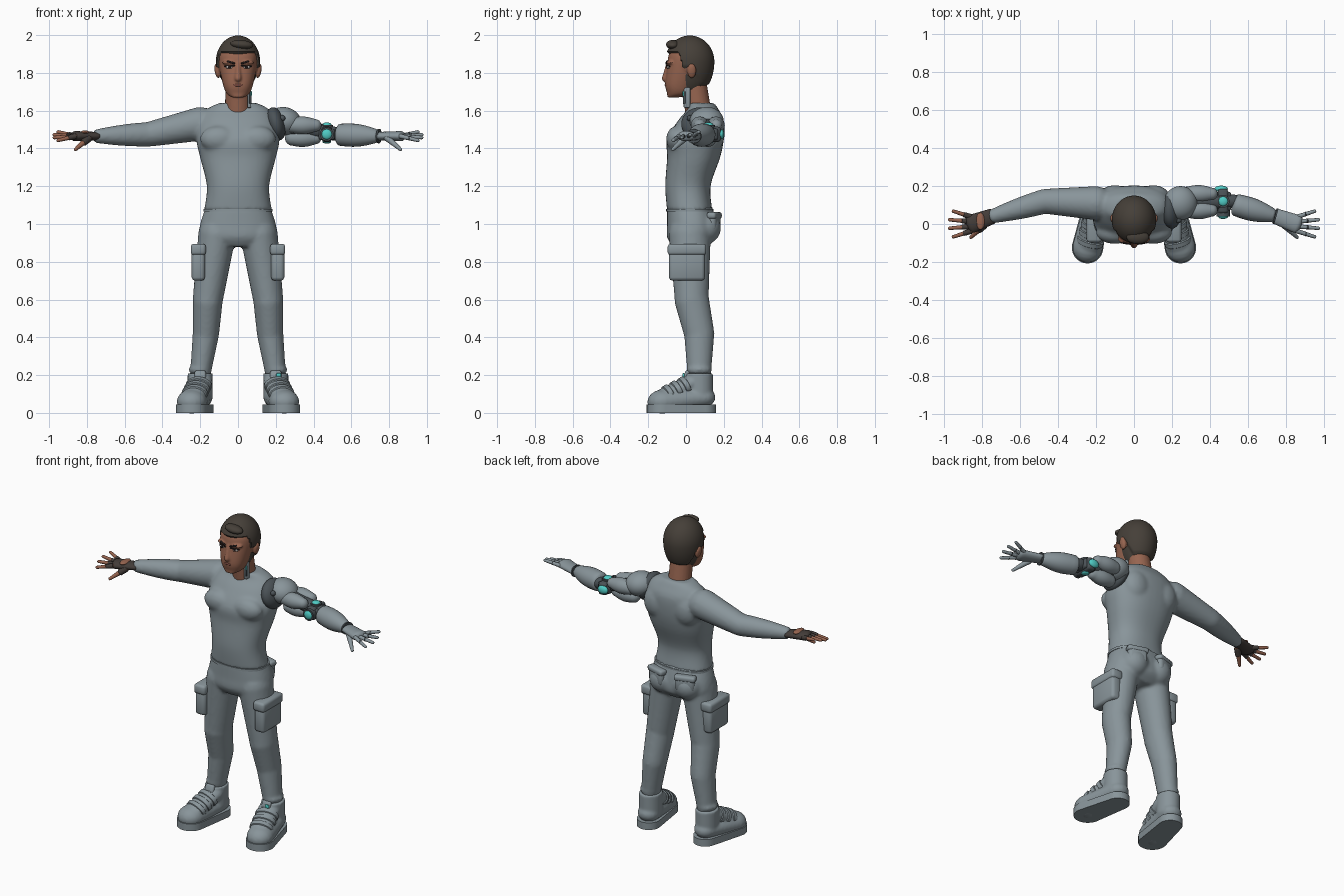
import bpy, bmesh, math
from mathutils import Vector, Matrix

cube = bpy.data.objects.get("Cube")
if cube:
    bpy.data.objects.remove(cube)

FLIP = Matrix.Diagonal((-1, 1, 1, 1))
RIGHT, BACK, UP = Vector((1, 0, 0)), Vector((0, 1, 0)), Vector((0, 0, 1))


def material(name, *rgb):
    mat = bpy.data.materials.new(name)
    mat.use_nodes = True
    mat.diffuse_color = (*rgb, 1)
    mat.node_tree.nodes["Principled BSDF"].inputs["Base Color"].default_value = (*rgb, 1)
    return mat


grey = material("slate grey", .25, .3, .325)
dark = material("dark metal", .07, .085, .095)
skin = material("brown skin", .31, .13, .08)
lip = material("lip", .23, .08, .06)
brown = material("dark brown hair", .06, .05, .04)
leather = material("glove leather", .055, .045, .04)
black = material("brow black", .015, .01, .01)
white = material("eye white", .45, .42, .4)
teal = material("teal light", .08, .6, .56)


def at(point, out=0, front=0, up=0):
    return point + RIGHT * out - BACK * front + UP * up


def clamp(value):
    return min(max(value, 0), 1)


def loft(bm, rows, across, upward, square=2, sides=24):
    """Join rings given as centre, half-width and half-height."""
    rings = []
    for centre, width, height in rows:
        ring = []
        for i in range(sides):
            angle = math.tau * i / sides
            c, s = math.cos(angle), math.sin(angle)
            c, s = (math.copysign(abs(q) ** (2 / square), q) for q in (c, s))
            ring.append(bm.verts.new(centre + across * width * c + upward * height * s))
        rings.append(ring)
    for ring, following in zip(rings, rings[1:]):
        for i in range(sides):
            bm.faces.new((ring[i], ring[i - 1], following[i - 1], following[i]))
    bm.faces.new(rings[0])
    bm.faces.new(rings[-1])


def column(bm, *profile):
    """Upright form through points of height, depth position, half-width and half-depth."""
    keys = [Vector(key) for key in profile]
    keys = [keys[0], *keys, keys[-1]]
    rows = []
    for p, q, r, s in zip(keys, keys[1:], keys[2:], keys[3:]):
        for step in range(6):
            t = step / 5
            h = (q * 2 + (r - p) * t + (p * 2 - q * 5 + r * 4 - s) * t ** 2
                 + (q * 3 - p - r * 3 + s) * t ** 3) / 2
            if step or not rows:
                rows.append((Vector((0, h[1], h[0])), h[2], h[3]))
    loft(bm, rows, RIGHT, BACK, square=2.3, sides=40)


def limb(bm, start, end, r_start, r_end, tall=1, belly=0, dome=1, sides=24):
    """Tapered tube with rounded ends and an optional muscle belly."""
    along = end - start
    across = along.cross(BACK if abs(along.z) > along.xy.length else UP).normalized()
    upward, ahead = across.cross(along).normalized(), along.normalized()
    rows = []
    for i in range(9):
        t = i / 8
        rows.append((start + along * t, r_start + (r_end - r_start) * t + belly * math.sin(math.pi * t)))
    for i in range(1, 5):
        angle = math.radians(20 * i)
        reach, shrink = math.sin(angle) * dome, math.cos(angle)
        rows.insert(0, (start - ahead * r_start * reach, r_start * shrink))
        rows.append((end + ahead * r_end * reach, r_end * shrink))
    loft(bm, [(centre, r, r * tall) for centre, r in rows], across, upward, sides=sides)


def ball(bm, centre, radius, wide=1, deep=1, tall=1, tilt=0, sides=32):
    shape = Matrix.Translation(centre) @ Matrix.Rotation(tilt, 4, "Y") @ Matrix.Diagonal((wide, deep, tall, 1))
    return bmesh.ops.create_uvsphere(bm, u_segments=sides, v_segments=sides // 2, radius=radius, matrix=shape)["verts"]


def plate(bm, centre, wide, deep, tall, bevel=.005, turn=0, axis="Z"):
    shape = Matrix.Translation(centre) @ Matrix.Rotation(turn, 4, axis) @ Matrix.Diagonal((wide, deep, tall, 1))
    verts = bmesh.ops.create_cube(bm, size=1, matrix=shape)["verts"]
    edges = list({edge for vert in verts for edge in vert.link_edges})
    bmesh.ops.bevel(bm, geom=edges, offset=bevel, segments=2, affect="EDGES", profile=.5)


def mirror(bm):
    twin = bmesh.ops.duplicate(bm, geom=bm.verts[:] + bm.edges[:] + bm.faces[:])["geom"]
    bmesh.ops.transform(bm, matrix=FLIP, verts=[g for g in twin if isinstance(g, bmesh.types.BMVert)])


def finish(name, bm, mat, voxel=0, relax=5):
    bmesh.ops.recalc_face_normals(bm, faces=bm.faces)
    mesh = bpy.data.meshes.new(name)
    bm.to_mesh(mesh)
    bm.free()
    mesh.materials.append(mat)
    mesh.shade_smooth()
    mesh.set_sharp_from_angle(angle=math.radians(50))
    obj = bpy.data.objects.new(name, mesh)
    bpy.context.collection.objects.link(obj)
    if voxel:
        blend = obj.modifiers.new("blend", "REMESH")
        blend.mode, blend.voxel_size, blend.use_smooth_shade = "VOXEL", voxel, True
        soften = obj.modifiers.new("soften", "SMOOTH")
        soften.factor, soften.iterations = .5, relax


def make(name, mat, shape, *args, pair=False, **options):
    bm = bmesh.new()
    shape(bm, *args, **options)
    if pair:
        mirror(bm)
    finish(name, bm, mat)


# Joints of the left half
head, neck = Vector((0, .02, 1.86)), Vector((0, .04, 1.76))
shoulder, elbow, wrist = Vector((.2, .11, 1.53)), Vector((.47, .12, 1.475)), Vector((.75, .04, 1.465))
hip, knee, calf, ankle = Vector((.11, .02, .95)), Vector((.16, .03, .6)), Vector((.17, .07, .42)), Vector((.2, .07, .2))
heel, toe = Vector((.2, .09, .08)), Vector((.245, -.125, .06))

# Head: ears and brow ridge, then skull, face, neck and nose
bm = bmesh.new()
ball(bm, at(head, out=.11, front=-.01, up=-.05), .04, wide=.35, deep=.6, tilt=.2)
ball(bm, at(head, out=.045, front=.1, up=-.005), .04, deep=.6, tall=.3)
mirror(bm)
ball(bm, head, .11, deep=1.05, tall=1.1)
column(bm, (1.67, -.07, .03, .03), (1.69, -.04, .06, .06), (1.74, -.03, .08, .08),
       (1.84, 0, .1, .1), (1.9, .01, .1, .1), (1.94, .02, .08, .08))
limb(bm, at(neck, front=-.03, up=-.2), neck, .07, .066)
limb(bm, at(head, front=.115, up=-.01), at(head, front=.13, up=-.09), .01, .018)
finish("head", bm, skin, voxel=.006, relax=3)

# Cropped hair: below the hairline the cap sinks into the head
bm = bmesh.new()
for vert in ball(bm, head, .13, wide=.9, tall=1.06, sides=96):
    offset = vert.co - head
    if offset.z < 0:
        offset.z *= 1.4
    temple, nape = clamp((-.04 - offset.y) / .02), clamp((offset.y - .03) / .03)
    hairline = .08 * temple - .09 * nape - .04
    cover = .85 + .15 * clamp((offset.z - hairline) / .01)
    vert.co = head + Vector((offset.x * cover, offset.y * cover, offset.z))
ball(bm, at(head, out=.02, front=.09, up=.09), .06, deep=.6, tall=.4, tilt=.1)
finish("hair", bm, brown)

# Face details
make("lips", lip, ball, at(head, front=.122, up=-.125), .028, deep=.4, tall=.3)
make("eyes", white, ball, at(head, out=.045, front=.112, up=-.03), .02, deep=.5, tall=.4, pair=True)
make("irises", black, ball, at(head, out=.045, front=.12, up=-.03), .008, deep=.6, pair=True)
make("eyelids", black, limb, at(head, out=.02, front=.122, up=-.022), at(head, out=.07, front=.106, up=-.025),
     .004, .003, pair=True)
brow_peak = at(head, out=.05, front=.12)
make("inner_eyebrows", black, limb, at(head, out=.02, front=.125, up=-.01), brow_peak, .005, .006, pair=True)
make("outer_eyebrows", black, limb, brow_peak, at(head, out=.08, front=.09, up=-.005), .006, .003, pair=True)

# Metal implant on the left of the neck
implant = at(neck, out=.06, front=.035, up=-.09)
make("neck_plate", grey, plate, implant, .02, .035, .11)
make("neck_plate_slot", dark, plate, at(implant, out=.005, front=.015), .012, .014, .07, bevel=.003)
make("neck_light", teal, plate, at(implant, out=.01, front=.02, up=.02), .006, .008, .025, bevel=.002)

# Shirt: right sleeve, chest and shoulder blades, then the trunk
bm = bmesh.new()
limb(bm, shoulder, elbow, .09, .066)
limb(bm, elbow, wrist, .066, .037, belly=.005, dome=.5)
bm.transform(FLIP)
for side in (-1, 1):
    ball(bm, Vector((side * .1, -.045, 1.45)), .1, deep=.6, tall=.7)
    ball(bm, Vector((side * .1, .14, 1.48)), .1, wide=.9, deep=.65)
column(bm, (1.07, .02, .18, .12), (1.2, .01, .165, .12), (1.35, .04, .2, .14), (1.45, .05, .22, .15),
       (1.55, .08, .2, .12), (1.61, .09, .16, .08), (1.64, .08, .1, .07))
finish("shirt", bm, grey, voxel=.011)
make("shirt_hem", grey, column, (1.065, .02, .183, .125), (1.08, .02, .183, .125))

# Trousers: legs and seat, then the waist
bm = bmesh.new()
limb(bm, hip, knee, .1, .08, tall=1.12)
limb(bm, knee, calf, .08, .07, tall=1.15)
limb(bm, calf, ankle, .07, .054, tall=1.15, dome=0)
ball(bm, at(ankle, up=.03), .062, deep=1.1, tall=.4)
ball(bm, at(hip, out=-.025, front=-.075, up=.03), .09)
mirror(bm)
column(bm, (1.09, .02, .17, .12), (1, .03, .2, .13), (.93, .03, .2, .13), (.88, .02, .14, .09))
finish("trousers", bm, grey, voxel=.01)

# Pockets
thigh = at(knee, out=.05, front=.025, up=.185)
seat = at(hip, out=-.01, front=-.13, up=.06)
make("cargo_pockets", grey, plate, thigh, .07, .19, .17, bevel=.018, pair=True)
make("cargo_flaps", grey, plate, at(thigh, up=.08), .08, .204, .06, bevel=.015, pair=True)
make("back_pockets", grey, plate, seat, .12, .045, .1, bevel=.02, turn=-.3, pair=True)
make("back_pocket_flaps", grey, plate, at(seat, up=.035), .13, .05, .035, bevel=.012, turn=-.3, pair=True)

# Boots with toes turned outward
instep_top, instep_low = at(ankle, front=.04, up=-.04), at(toe, out=-.01, front=-.015, up=.03)
bm = bmesh.new()
limb(bm, heel, toe, .066, .08, tall=.8)
limb(bm, instep_top, instep_low, .066, .064, tall=.7)
limb(bm, at(ankle, up=-.12), at(ankle, up=.01), .067, .067, tall=1.1, dome=0)
mirror(bm)
finish("boots", bm, grey, voxel=.008)
bm = bmesh.new()
slope = instep_low - instep_top
for t in (.2, .5, .8):
    limb(bm, instep_top + slope * t, instep_top + slope * (t + .15), .071, .07, tall=.73, dome=.1)
plate(bm, at(ankle, front=.07, up=-.01), .06, .025, .07, bevel=.01, turn=-.3, axis="X")
mirror(bm)
finish("boot_straps", bm, grey)
bm = bmesh.new()
for centre, radius in ((heel, .07), (toe, .083)):
    for height in (0, .045):
        ground = Matrix.Translation((centre.x, centre.y, height))
        bmesh.ops.create_circle(bm, segments=32, radius=radius, matrix=ground)
hull = bmesh.ops.convex_hull(bm, input=bm.verts[:])
bmesh.ops.delete(bm, geom=hull["geom_interior"], context="VERTS")
mirror(bm)
finish("boot_soles", bm, grey)
make("boot_light", teal, plate, at(ankle, out=.015, front=.083), .025, .012, .02, bevel=.004)

# Hands: gloved on the right, mechanical on the left
knuckle_line = at(wrist, out=.11, front=.04)
thumb_root, thumb_tip = at(wrist, out=.04, front=.045, up=-.01), at(wrist, out=.11, front=.11, up=-.07)
for side, gloved in (("right", True), ("left", False)):
    palm, fingers, rings = bmesh.new(), bmesh.new(), bmesh.new()
    limb(palm, wrist, knuckle_line, .041, .049, tall=.55, dome=.5)
    digits = [(thumb_root, thumb_tip, .018)]
    for i in range(4):
        spread = 1.5 - i
        root = at(knuckle_line, front=-.025 * spread)
        digits.append((root, at(root, out=.115 - .01 * spread ** 2, front=-.02 * spread, up=.015 * spread), .0125))
    for root, tip, radius in digits:
        limb(fingers, root, tip, radius, .009, sides=12)
        ball(rings, root.lerp(tip, .5), .0125, wide=.5, sides=12)
        if gloved:
            limb(palm, root, root.lerp(tip, .4), radius + .003, radius + .001, dome=.3, sides=12)
    if gloved:
        for part in (palm, fingers):
            part.transform(FLIP)
        rings.free()
    else:
        finish("left_finger_joints", rings, dark)
    finish(side + "_palm", palm, leather if gloved else grey)
    finish(side + "_fingers", fingers, skin if gloved else grey)
make("glove_opening", skin, ball, FLIP @ at(wrist, out=.06, front=.025, up=.02), .045, wide=.5, tall=.25)

# Mechanical left arm
make("shoulder_socket", dark, ball, at(shoulder, front=.035), .1, wide=.5, tall=.9, tilt=-.25)
make("shoulder_guard", grey, ball, at(shoulder, out=.045, up=.015), .09, tall=.82, tilt=.2)
make("shoulder_bolt", dark, ball, at(shoulder, out=.035, front=.09, up=.03), .016)
make("arm_core", dark, limb, shoulder, at(elbow, out=.06), .055, .035)
bm = bmesh.new()
for i in range(3):
    angle = math.tau * (i / 3 + 1 / 12)
    shell = at(shoulder.lerp(elbow, .55), front=.05 * math.cos(angle), up=.045 * math.sin(angle))
    limb(bm, at(shell, out=-.06), at(shell, out=.06), .04, .033, belly=.01)
finish("upper_arm_shells", bm, grey)
bm, lights = bmesh.new(), bmesh.new()
plate(bm, elbow, .055, .13, .08, bevel=.015)
plate(bm, elbow, .085, .1, .06, bevel=.012)
limb(bm, elbow, at(elbow, front=.08), .036, .036, dome=0)
limb(bm, elbow, at(elbow, up=.05), .034, .034, dome=0)
ball(lights, at(elbow, front=.08), .027, deep=.5)
ball(lights, at(elbow, up=.05), .025, tall=.5)
ball(lights, at(elbow, out=-.01, front=-.065), .035, deep=.5, tall=.75)
ball(lights, at(elbow, up=-.04), .023, tall=.4)
finish("elbow_joint", bm, dark)
finish("elbow_lights", lights, teal)
make("forearm", grey, limb, elbow.lerp(wrist, .25), elbow.lerp(wrist, .93), .058, .037, belly=.012, dome=.4)
make("forearm_slot", dark, plate, at(elbow, out=.1, front=.045, up=.01), .09, .03, .008, bevel=.002, turn=-.3)
make("wrist_ring", dark, limb, elbow.lerp(wrist, .97), wrist, .042, .042, tall=.9, dome=0)
